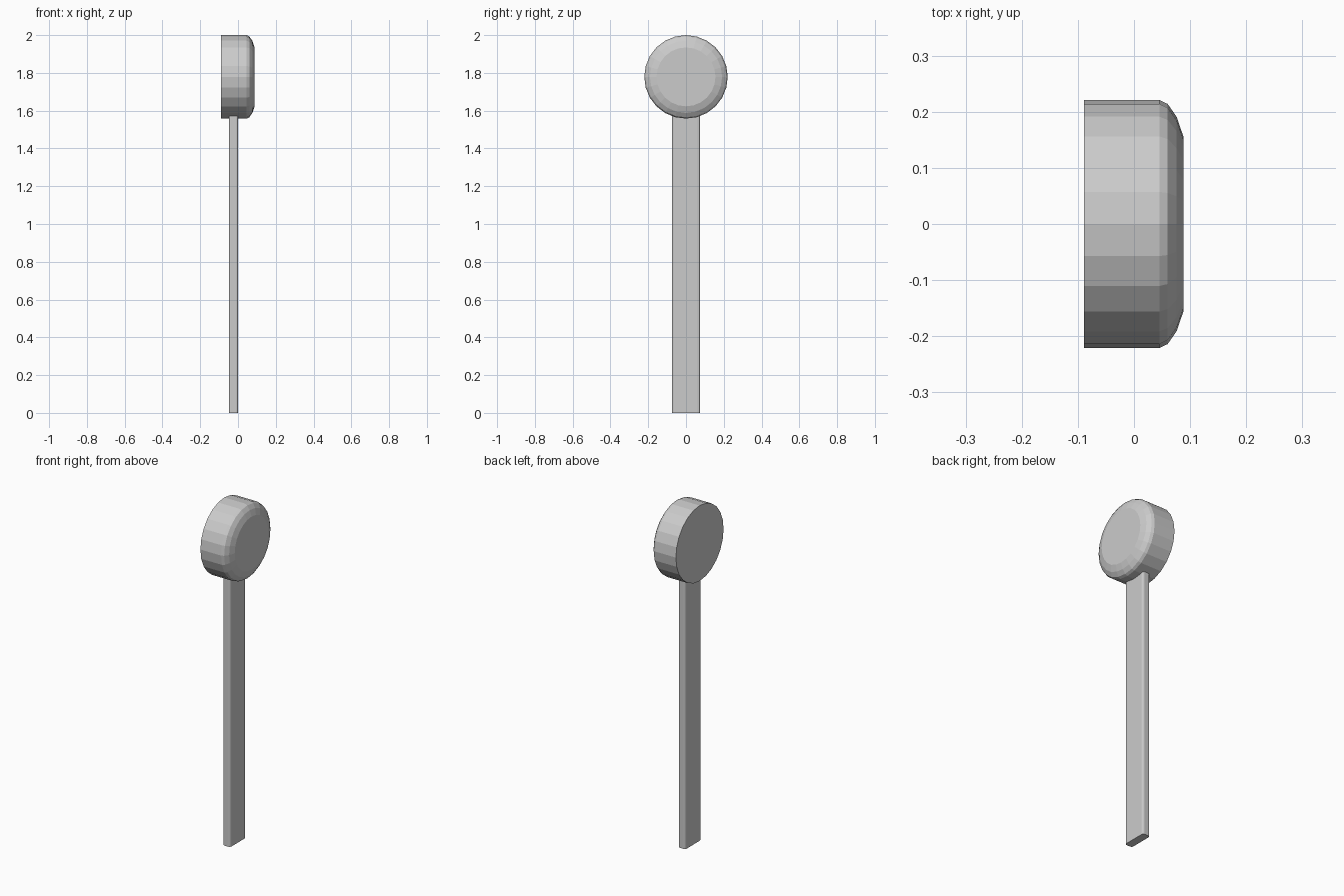
import bpy, bmesh
from math import sin, cos, tau

if "Cube" in bpy.data.objects:
    bpy.data.objects.remove(bpy.data.objects["Cube"])


def make_object(name, bm):
    bmesh.ops.recalc_face_normals(bm, faces=bm.faces)
    mesh = bpy.data.meshes.new(name)
    bm.to_mesh(mesh)
    bm.free()
    obj = bpy.data.objects.new(name, mesh)
    bpy.context.collection.objects.link(obj)
    return obj


# Round head: flat back, softened front rim, axis along x
SIDES, CENTRE_Z = 24, 1.779
profile = [(-0.089, 0.221), (0.045, 0.221), (0.06, 0.214),
           (0.076, 0.191), (0.088, 0.156)]
bm = bmesh.new()
rings = [[bm.verts.new((x, r * cos(tau * i / SIDES), CENTRE_Z + r * sin(tau * i / SIDES)))
          for i in range(SIDES)] for x, r in profile]
for a, b in zip(rings, rings[1:]):
    for i in range(SIDES):
        j = (i + 1) % SIDES
        bm.faces.new((a[i], a[j], b[j], b[i]))
bm.faces.new(rings[0])
bm.faces.new(rings[-1])
make_object("head", bm)

# Flat handle with rounded long edges, its top sunk into the head
HEIGHT = 1.6
bm = bmesh.new()
bmesh.ops.create_cube(bm, size=1)
bmesh.ops.scale(bm, vec=(0.047, 0.146, HEIGHT), verts=bm.verts)
bmesh.ops.translate(bm, vec=(-0.0235, 0, HEIGHT / 2), verts=bm.verts)
long_edges = [e for e in bm.edges if abs(e.verts[0].co.z - e.verts[1].co.z) > 1]
bmesh.ops.bevel(bm, geom=long_edges, offset=0.011, segments=3,
                profile=0.5, affect='EDGES')
make_object("handle", bm)
